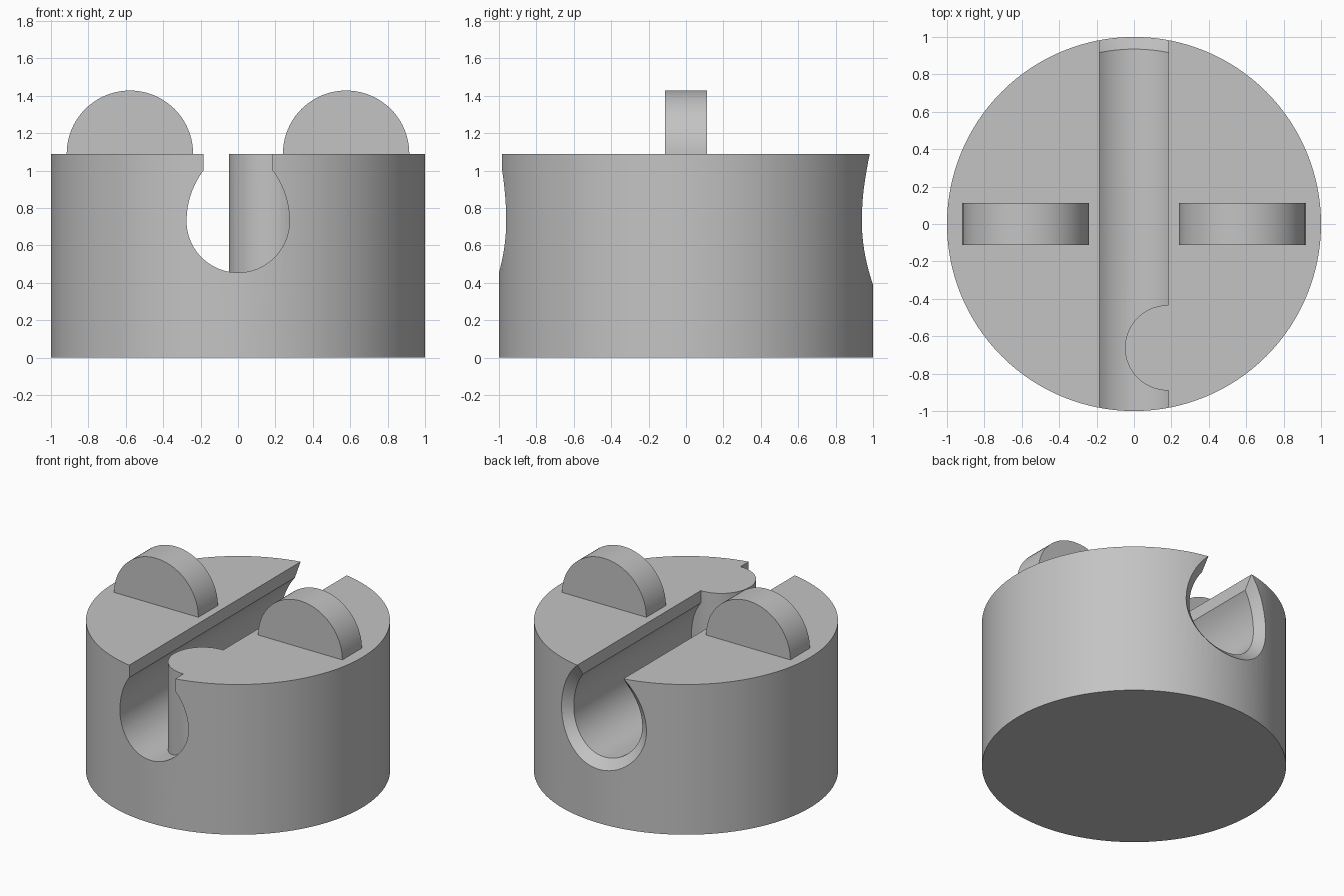
import bpy, bmesh
from math import sin, cos, acos, pi, sqrt, radians

cube = bpy.data.objects.get("Cube")
if cube:
    bpy.data.objects.remove(cube, do_unlink=True)

HEIGHT, BORE_Z, BORE_R, SLOT = 1.09, 0.73, 0.275, 0.185

grey = bpy.data.materials.new("grey")
grey.use_nodes = True
grey.diffuse_color = (0.55, 0.55, 0.55, 1)
grey.node_tree.nodes["Principled BSDF"].inputs["Base Color"].default_value = (0.55, 0.55, 0.55, 1)


def loft(name, rings):
    """Skin equal-length rings of points and cap both ends."""
    bm = bmesh.new()
    loops = [[bm.verts.new(p) for p in ring] for ring in rings]
    n = len(loops[0])
    for a, b in zip(loops, loops[1:]):
        for i in range(n):
            j = (i + 1) % n
            bm.faces.new((a[i], a[j], b[j], b[i]))
    bm.faces.new(loops[0])
    bm.faces.new(loops[-1])
    bmesh.ops.recalc_face_normals(bm, faces=bm.faces)
    mesh = bpy.data.meshes.new(name)
    bm.to_mesh(mesh)
    bm.free()
    mesh.materials.append(grey)
    obj = bpy.data.objects.new(name, mesh)
    bpy.context.collection.objects.link(obj)
    return obj


def cylinder(name, x, y, r, z0, z1, n):
    circle = [(x + r * cos(2 * pi * i / n), y + r * sin(2 * pi * i / n)) for i in range(n)]
    return loft(name, [[(px, py, z) for px, py in circle] for z in (z0, z1)])


def subtract(obj, cutter):
    mod = obj.modifiers.new("cut", "BOOLEAN")
    mod.operation, mod.solver, mod.object = "DIFFERENCE", "EXACT", cutter
    bpy.context.view_layer.update()
    graph = bpy.context.evaluated_depsgraph_get()
    mesh = bpy.data.meshes.new_from_object(obj.evaluated_get(graph))
    obj.modifiers.clear()
    obj.data = mesh
    bpy.data.objects.remove(cutter, do_unlink=True)


def keyhole(grow):
    """Round bottom, shoulders leaning in to the slot, slot open at the top."""
    r, big, cx = BORE_R + grow, 0.45 + grow, -0.175
    half = [(r * sin(pi / 2 * i / 20), BORE_Z - r * cos(pi / 2 * i / 20)) for i in range(21)]
    end = acos((SLOT - cx) / big)
    half += [(cx + big * cos(end * i / 14), BORE_Z + big * sin(end * i / 14)) for i in range(1, 15)]
    half.append((SLOT, HEIGHT + 0.3))
    return half + [(-x, z) for x, z in reversed(half[1:])]


def flat_ring(grow, y):
    return [(x, y, z) for x, z in keyhole(grow)]


def curved_ring(grow, radius):
    return [(x, sqrt(radius ** 2 - x * x), z) for x, z in keyhole(grow)]


# Channel cutter, flared at the back, with the round boss left standing in it
channel = loft("channel_cutter", [
    flat_ring(0, -1.3), curved_ring(0, 0.935), curved_ring(0.13, 1.065), flat_ring(0.13, 1.4)])
subtract(channel, cylinder("boss_cutter", 0.18, -0.662, 0.228, 0.2, 1.6, 64))

# Round body
body = cylinder("body", 0, 0, 1, 0, HEIGHT, 128)
subtract(body, channel)
parts = [body]

# Half-round fins
for name, x in (("left_fin", 0.578), ("right_fin", -0.578)):
    arc = [(x + 0.338 * cos(pi * i / 40), HEIGHT + 0.338 * sin(pi * i / 40)) for i in range(41)]
    parts.append(loft(name, [[(px, y, z) for px, z in arc] for y in (-0.112, 0.112)]))

# Smooth shading with crisp edges
bpy.ops.object.select_all(action="DESELECT")
for part in parts:
    part.select_set(True)
bpy.context.view_layer.objects.active = body
bpy.ops.object.shade_smooth_by_angle(angle=radians(30))
